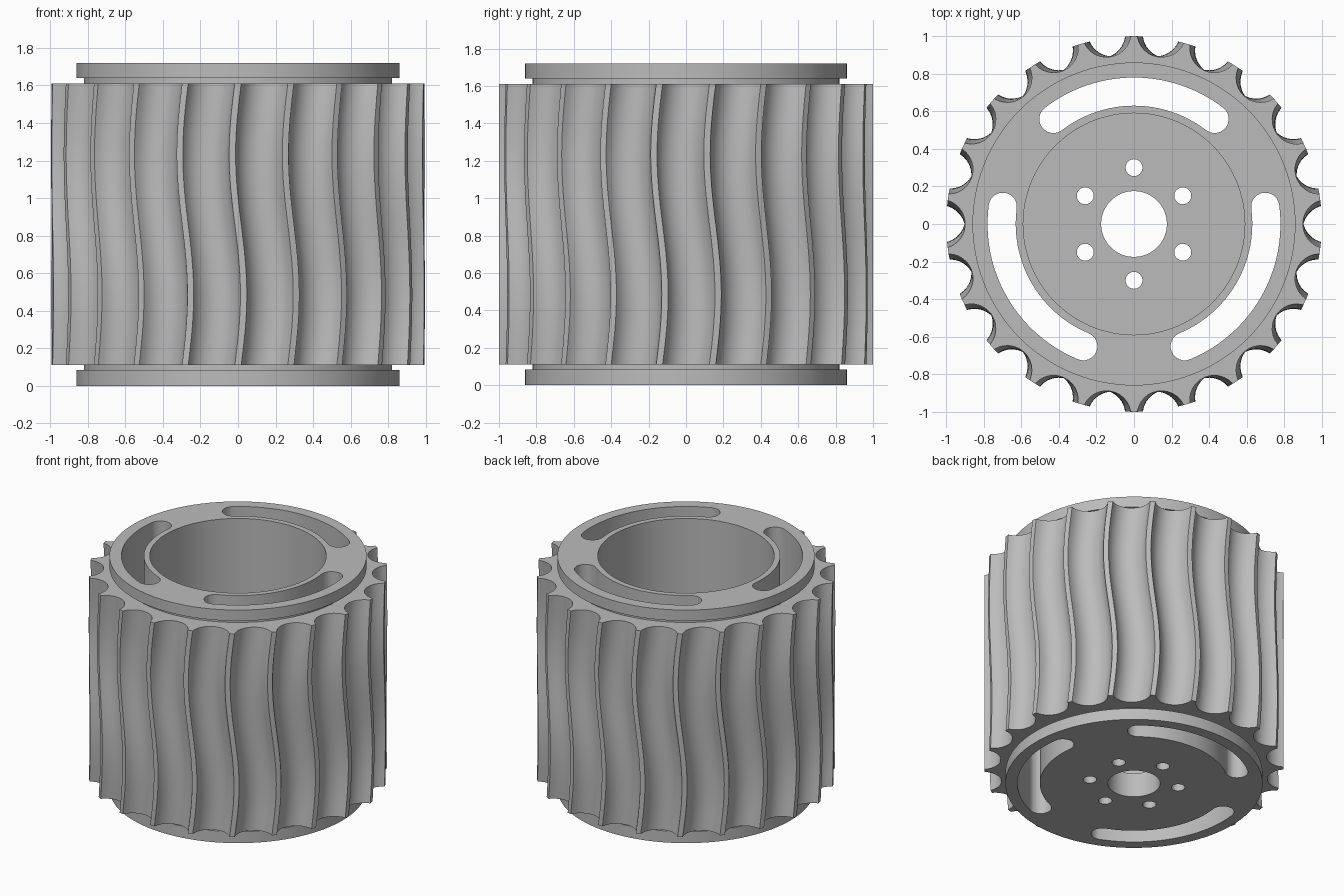
import bpy
import bmesh
from math import sin, cos, pi, asin, radians

cube = bpy.data.objects.get("Cube")
if cube:
    bpy.data.objects.remove(cube, do_unlink=True)

grey = bpy.data.materials.new("machined grey")
grey.use_nodes = True
grey.diffuse_color = (0.5, 0.5, 0.5, 1)
grey.node_tree.nodes["Principled BSDF"].inputs["Base Color"].default_value = (0.5, 0.5, 0.5, 1)


def polar(r, a):
    return r * cos(a), r * sin(a)


def arc(r, a0, a1, n, centre=(0, 0)):
    points = []
    for i in range(n + 1):
        x, y = polar(r, a0 + (a1 - a0) * i / n)
        points.append((centre[0] + x, centre[1] + y))
    return points


def bridge(bm, loop_a, loop_b):
    n = len(loop_a)
    for i in range(n):
        j = (i + 1) % n
        bm.faces.new((loop_a[i], loop_a[j], loop_b[j], loop_b[i]))


def finish(name, bm):
    bmesh.ops.recalc_face_normals(bm, faces=bm.faces)
    mesh = bpy.data.meshes.new(name)
    bm.to_mesh(mesh)
    bm.free()
    mesh.materials.append(grey)
    obj = bpy.data.objects.new(name, mesh)
    bpy.context.collection.objects.link(obj)
    return obj


def activate(obj):
    bpy.ops.object.select_all(action="DESELECT")
    obj.select_set(True)
    bpy.context.view_layer.objects.active = obj


def prism(bm, outline, z0, z1):
    low = [bm.verts.new((x, y, z0)) for x, y in outline]
    high = [bm.verts.new((x, y, z1)) for x, y in outline]
    bridge(bm, low, high)
    bm.faces.new(low)
    bm.faces.new(high)


# Flanged core: a cup with a thick floor, bored through the middle
profile = [(0.175, 0), (0.86, 0), (0.86, 0.085), (0.82, 0.085), (0.82, 1.64),
           (0.86, 1.64), (0.86, 1.72), (0.59, 1.72), (0.59, 0.18), (0.175, 0.18)]
SEGMENTS = 120
bm = bmesh.new()
rings = []
for i in range(SEGMENTS):
    a = 2 * pi * i / SEGMENTS
    rings.append([bm.verts.new((*polar(r, a), z)) for r, z in profile])
for i in range(SEGMENTS):
    bridge(bm, rings[i], rings[(i + 1) % SEGMENTS])
core = finish("flanged_core", bm)

# Cutters: three curved slots and six bolt holes
SLOT_MID, SLOT_HALF, SLOT_SPAN = 0.705, 0.075, radians(37.5)
bm = bmesh.new()
for k in range(3):
    mid = radians(90 + 120 * k)
    a0, a1 = mid - SLOT_SPAN, mid + SLOT_SPAN
    outline = arc(SLOT_MID + SLOT_HALF, a0, a1, 24)
    outline += arc(SLOT_HALF, a1, a1 + pi, 12, polar(SLOT_MID, a1))[1:]
    outline += arc(SLOT_MID - SLOT_HALF, a1, a0, 24)[1:]
    outline += arc(SLOT_HALF, a0 + pi, a0 + 2 * pi, 12, polar(SLOT_MID, a0))[1:-1]
    prism(bm, outline, -0.1, 1.9)
for k in range(6):
    centre = polar(0.3, radians(90 + 60 * k))
    prism(bm, arc(0.045, 0, 2 * pi, 24, centre)[:-1], -0.1, 0.4)
cutter = finish("slot_and_bolt_cutter", bm)
cutter.hide_render = True

cut = core.modifiers.new("cut", "BOOLEAN")
cut.operation = "DIFFERENCE"
cut.solver = "EXACT"
cut.object = cutter
activate(core)
bpy.ops.object.modifier_apply(modifier=cut.name)
bpy.data.objects.remove(cutter, do_unlink=True)

# Fluted drum: scalloped outline swept upward along a gentle wave
FLUTES, ARC_STEPS, LAYERS = 22, 12, 32
Z0, Z1, WAVE = 0.11, 1.61, 0.03
SCOOP_CENTRE, SCOOP_R = 1.03, 0.131
half_arc = asin(0.957)


def outline_at(shift):
    points = []
    for k in range(FLUTES):
        ridge = pi / 2 + 2 * pi * k / FLUTES + shift
        points.append(polar(1.0, ridge))
        valley = ridge + pi / FLUTES
        points += arc(SCOOP_R, valley + pi + half_arc, valley + pi - half_arc,
                      ARC_STEPS, polar(SCOOP_CENTRE, valley))
    return points


bm = bmesh.new()
layers = []
for i in range(LAYERS + 1):
    t = i / LAYERS
    z = Z0 + (Z1 - Z0) * t
    layers.append([bm.verts.new((x, y, z)) for x, y in outline_at(WAVE * sin(2 * pi * t))])
for low, high in zip(layers, layers[1:]):
    bridge(bm, low, high)
# Flat end faces running in to a bore buried in the core
bores = []
for layer in (layers[0], layers[-1]):
    bore = []
    for v in layer:
        s = 0.805 / v.co.xy.length
        bore.append(bm.verts.new((v.co.x * s, v.co.y * s, v.co.z)))
    bridge(bm, layer, bore)
    bores.append(bore)
bridge(bm, *bores)
drum = finish("fluted_drum", bm)

for obj in (core, drum):
    activate(obj)
    bpy.ops.object.shade_smooth_by_angle(angle=radians(30))
